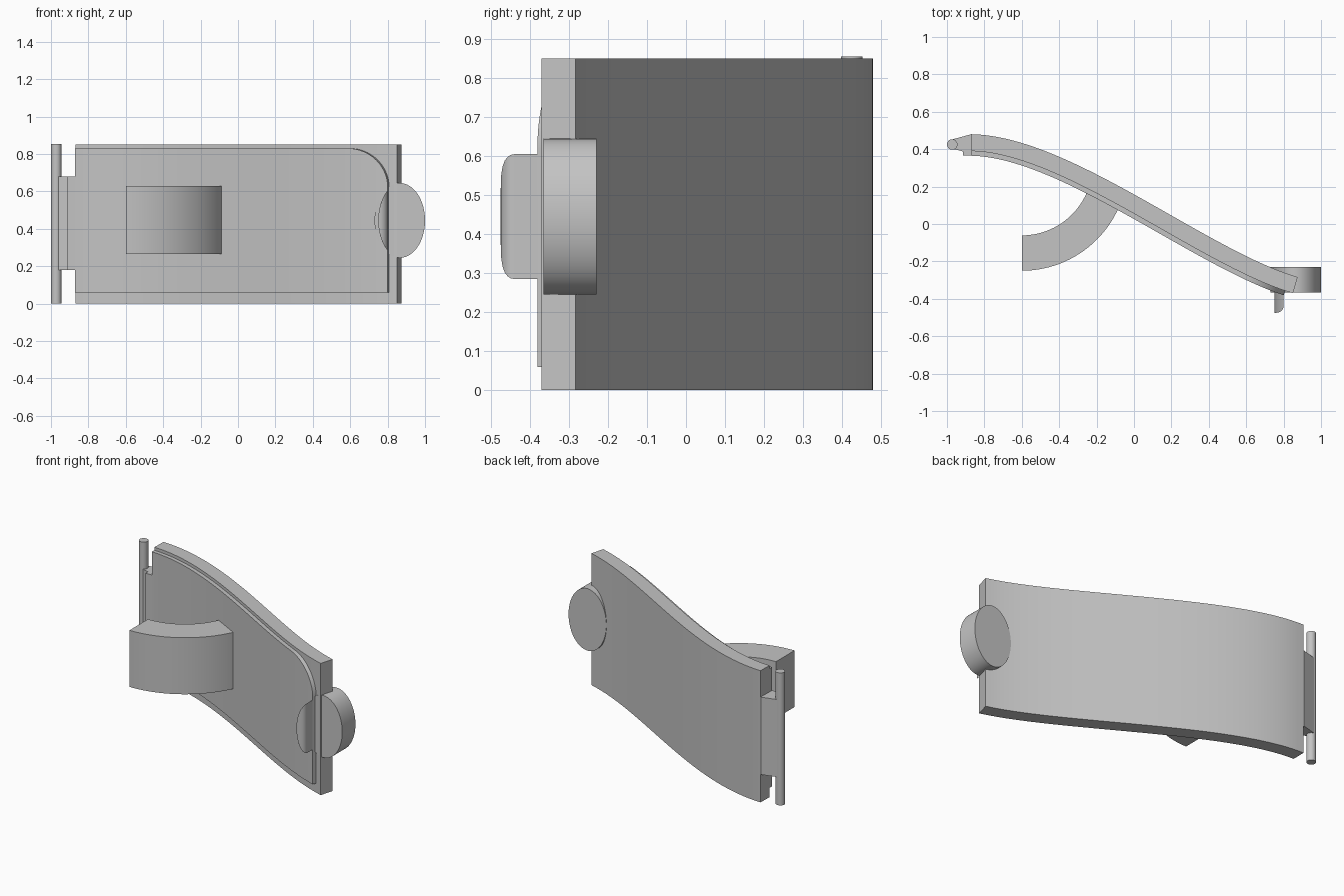
import bpy, bmesh, math
from mathutils import Vector

cube = bpy.data.objects.get("Cube")
if cube:
    bpy.data.objects.remove(cube, do_unlink=True)

grey = bpy.data.materials.new("plain grey")
grey.use_nodes = True
colour = (0.55, 0.55, 0.55, 1)
grey.diffuse_color = colour
grey.node_tree.nodes["Principled BSDF"].inputs["Base Color"].default_value = colour


def finish(name, bm, angle=35):
    """Turn a bmesh into a shaded, coloured object."""
    bmesh.ops.recalc_face_normals(bm, faces=bm.faces)
    mesh = bpy.data.meshes.new(name)
    bm.to_mesh(mesh)
    bm.free()
    mesh.materials.append(grey)
    obj = bpy.data.objects.new(name, mesh)
    bpy.context.collection.objects.link(obj)
    bpy.ops.object.select_all(action='DESELECT')
    obj.select_set(True)
    bpy.context.view_layer.objects.active = obj
    bpy.ops.object.shade_smooth_by_angle(angle=math.radians(angle))
    return obj


def prism(points, low, high, axis='Z'):
    """Extrude a 2D outline along z (x, y points) or y (x, z points)."""
    bm = bmesh.new()
    place = (lambda p, h: (p[0], p[1], h)) if axis == 'Z' else (lambda p, h: (p[0], h, p[1]))
    rings = [[bm.verts.new(place(p, h)) for p in points] for h in (low, high)]
    for ring in rings:
        bm.faces.new(ring)
    n = len(points)
    for i in range(n):
        j = (i + 1) % n
        bm.faces.new((rings[0][i], rings[0][j], rings[1][j], rings[1][i]))
    return bm


def round_edges(bm, edges, radius, segments=6):
    bmesh.ops.bevel(bm, geom=edges, offset=radius, offset_type='OFFSET',
                    segments=segments, profile=0.5, affect='EDGES', clamp_overlap=False)


# S-shaped sweep shared by the panel and its raised plate
P = [Vector(p) for p in ((-0.87, 0.39), (-0.37, 0.38), (0.36, -0.23), (0.85, -0.37))]


def sweep(t, offset=0.0):
    s = 1 - t
    point = P[0]*s**3 + P[1]*3*s*s*t + P[2]*3*s*t*t + P[3]*t**3
    d = (P[1]-P[0])*s*s + (P[2]-P[1])*2*s*t + (P[3]-P[2])*t*t
    return point + Vector((-d.y, d.x)).normalized() * offset


# Curved panel with rounded back edges
N, HEIGHT, THICK = 40, 0.85, 0.09
front = [sweep(i / N) for i in range(N + 1)]
back = [sweep(i / N, THICK) for i in range(N, -1, -1)]
bm = prism(front + back, 0, HEIGHT)
bm.verts.ensure_lookup_table()
count = len(front) + len(back)
soft = []
for e in bm.edges:
    a, b = sorted(v.index if v.index >= 0 else 0 for v in e.verts)
    ring_a, ring_b = a // count, b // count
    a, b = a % count, b % count
    along_back = ring_a == ring_b and min(a, b) > N and abs(a - b) == 1
    end_back = ring_a != ring_b and a == N + 1
    end_bottom = ring_a == ring_b == 0 and {a, b} == {N, N + 1}
    if along_back or end_back or end_bottom:
        soft.append(e)
round_edges(bm, soft, 0.055)
finish("curved_panel", bm)

# Raised front plate, its top corner rounded near the latch end
T_END, TOP, CORNER, LOW = 0.972, 0.83, 0.21, 0.06
bm = bmesh.new()
x_end = sweep(T_END).x
columns = []
for i in range(61):
    t = T_END * math.sin(math.pi / 2 * i / 60)
    u = max(0, (sweep(t).x - x_end + CORNER) / CORNER)
    top = TOP - CORNER + CORNER * math.sqrt(max(0, 1 - u * u))
    f, b = sweep(t, -0.025), sweep(t, 0.01)
    columns.append([bm.verts.new((p.x, p.y, z))
                    for p, z in ((f, LOW), (f, top), (b, top), (b, LOW))])
for c, d in zip(columns, columns[1:]):
    for k in range(4):
        m = (k + 1) % 4
        bm.faces.new((c[k], c[m], d[m], d[k]))
bm.faces.new(columns[0])
bm.faces.new(columns[-1])
finish("front_plate", bm)

# Hinge tab and upright pin
tab = [(-0.98, 0.45), (-0.87, 0.48), (-0.85, 0.47), (-0.85, 0.365),
       (-0.915, 0.365), (-0.915, 0.388), (-0.96, 0.4)]
finish("hinge_tab", prism(tab, 0.18, 0.68))
pin = [(-0.972 + 0.028 * math.cos(a), 0.425 + 0.028 * math.sin(a))
       for a in (math.tau * i / 24 for i in range(24))]
finish("hinge_pin", prism(pin, 0, 0.855))

# Curved arm sweeping out of the front
angles = [math.radians(-90 + 72 * i / 24) for i in range(25)]


def arc(radius):
    return [(-0.6 + radius * math.cos(a), 0.317 + radius * math.sin(a)) for a in angles]


finish("curved_arm", prism(arc(0.567) + arc(0.378)[::-1], 0.265, 0.63))

# Oval button with rounded rims
MID = 0.445
oval = [(0.865 + 0.135 * math.cos(a), MID + 0.2 * math.sin(a))
        for a in (math.tau * i / 64 for i in range(64))]
bm = prism(oval, -0.365, -0.23, 'Y')
rims = [e for e in bm.edges if abs(e.verts[0].co.y - e.verts[1].co.y) < 0.01]
round_edges(bm, rims, 0.03, 5)
finish("oval_button", bm)

# Latch catch: the slice of an oval standing on the plate
half = math.acos(0.6)
slice_points = [(0.875 - 0.125 * math.cos(a), MID + 0.2 * math.sin(a))
                for a in (-half + 2 * half * i / 24 for i in range(25))]
steps = 6
bm = bmesh.new()
layers = []
for y, x_max in [(-0.33, 0.8)] + [
        (-0.44 - 0.035 * math.sin(math.pi / 2 * i / steps),
         0.758 + 0.042 * math.cos(math.pi / 2 * i / steps)) for i in range(steps + 1)]:
    reach = math.acos((0.875 - x_max) / 0.125)
    layers.append([bm.verts.new((0.875 - 0.125 * math.cos(a * reach / half), y,
                                 MID + 0.2 * math.sin(a * reach / half)))
                   for a in (-half + 2 * half * i / 24 for i in range(25))])
for c, d in zip(layers, layers[1:]):
    for k in range(25):
        m = (k + 1) % 25
        bm.faces.new((c[k], c[m], d[m], d[k]))
bm.faces.new(layers[0])
bm.faces.new(layers[-1])
finish("latch_catch", bm)
